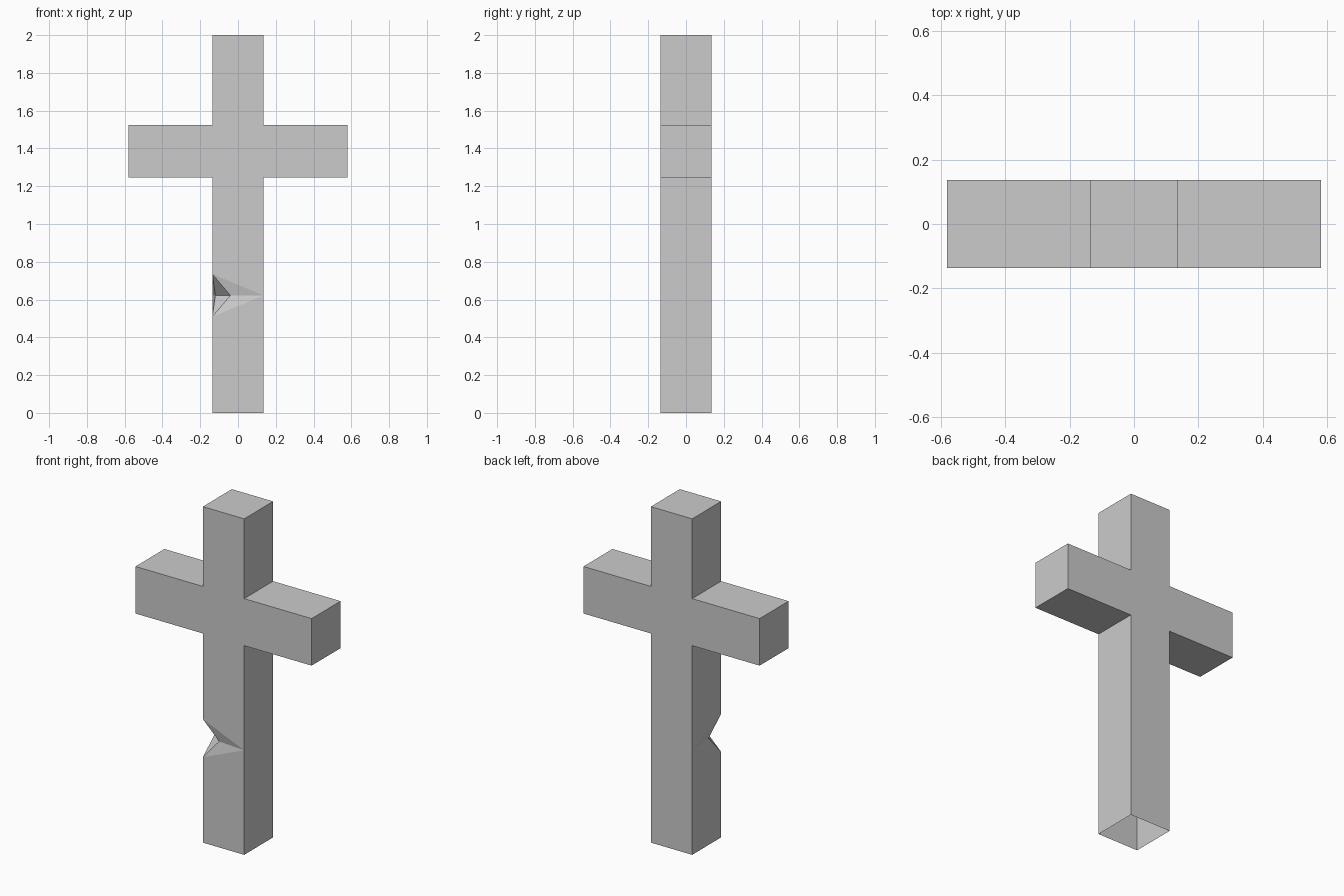
import bpy
import bmesh

default = bpy.data.objects.get("Cube")
if default:
    bpy.data.objects.remove(default, do_unlink=True)

H = 0.136                    # half thickness of the beams
ARM = 0.58                   # half length of the crossbar
LOW, HIGH, TOP = 1.245, 1.525, 2.0
NOTCH, REACH = 0.622, 0.113  # notch centre height and half height

stone = bpy.data.materials.new("light_grey")
stone.use_nodes = True
grey = (0.6, 0.6, 0.6, 1)
stone.diffuse_color = grey
stone.node_tree.nodes["Principled BSDF"].inputs["Base Color"].default_value = grey

bm = bmesh.new()


def face(*points):
    bm.faces.new([bm.verts.new(p) for p in points])


# Cross outline, right half from the foot up, then mirrored to the left
right = [(H, 0), (H, NOTCH), (H, LOW), (ARM, LOW), (ARM, HIGH), (H, HIGH), (H, TOP)]
left = [(-x, z) for x, z in reversed(right)]
outline = right + left

# Back face, and side walls all round; the foot stays open
face(*[(x, H, z) for x, z in outline])
for (xa, za), (xb, zb) in zip(outline, outline[1:]):
    if xa == xb == -H and zb < LOW:
        continue             # chipped side, built with the notch
    face((xa, -H, za), (xb, -H, zb), (xb, H, zb), (xa, H, za))

# Front face above the notch
upper_tip = (-H, -H, NOTCH + REACH)
face(*[(x, -H, z) for x, z in right[1:] + left[:-2]], upper_tip)

# Chip in the front corner, the same above and below its centre line
front_end, side_end = (H, -H, NOTCH), (-H, H, NOTCH)
front_pit, side_pit = (-0.04, -0.12, NOTCH), (-0.12, -0.04, NOTCH)
for sign, edge_z in ((1, LOW), (-1, 0)):
    tip = (-H, -H, NOTCH + sign * REACH)
    face(tip, front_pit, front_end)
    face(tip, side_pit, front_pit)
    face(tip, side_end, side_pit)
    face(tip, (-H, -H, edge_z), (-H, H, edge_z), side_end)

# Front face below the notch
face((-H, -H, NOTCH - REACH), front_end, (H, -H, 0), (-H, -H, 0))

bmesh.ops.remove_doubles(bm, verts=bm.verts, dist=0.0001)
bmesh.ops.recalc_face_normals(bm, faces=bm.faces)

mesh = bpy.data.meshes.new("cross")
bm.to_mesh(mesh)
bm.free()
mesh.materials.append(stone)
cross = bpy.data.objects.new("cross", mesh)
bpy.context.collection.objects.link(cross)
